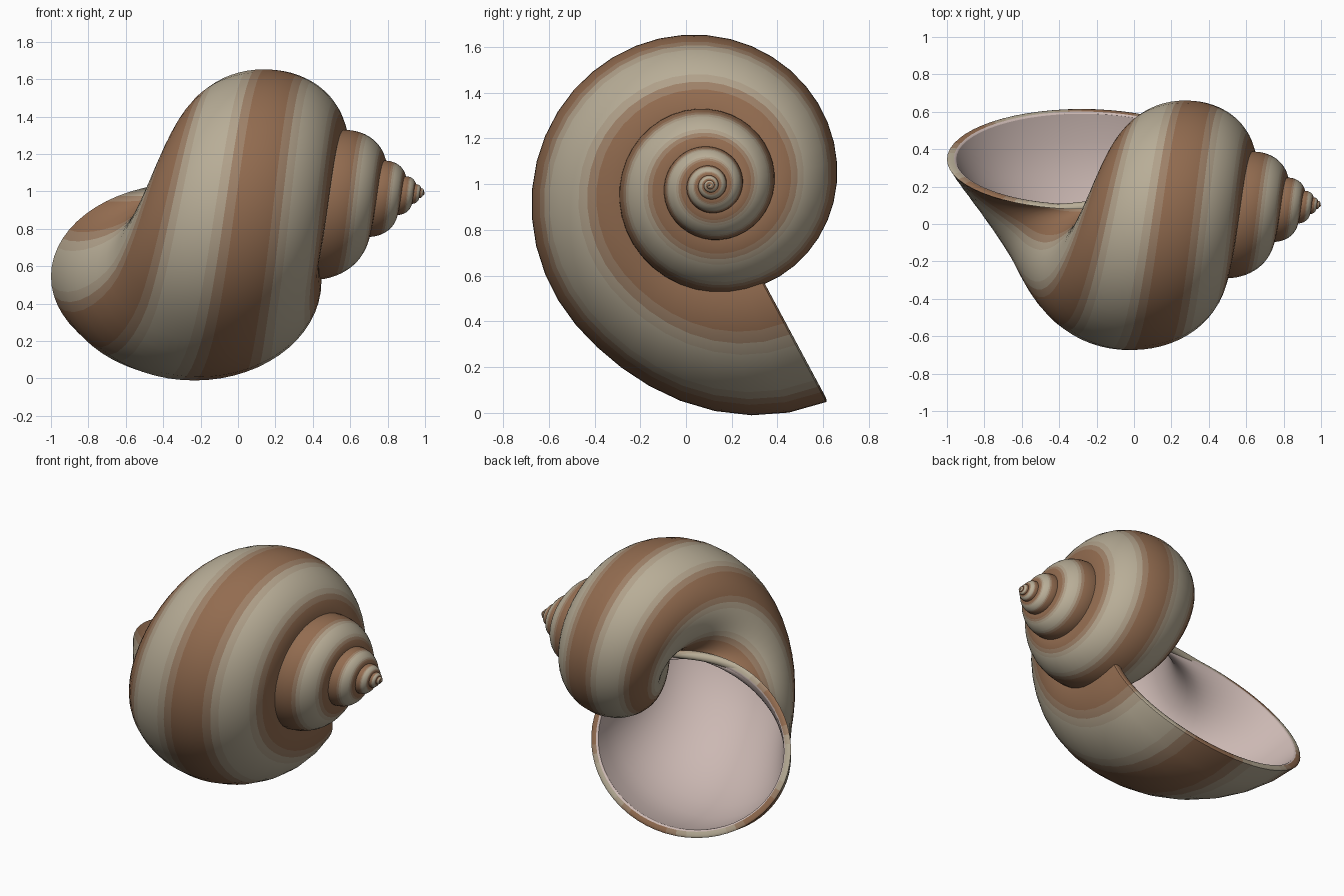
import bpy, bmesh, math

if "Cube" in bpy.data.objects:
    bpy.data.objects.remove(bpy.data.objects["Cube"])

AXIS_X, AXIS_Y, AXIS_Z = 1.008, 0.105, 0.995   # apex of the coiling axis
LIP = math.radians(-61.8)                      # angle of the aperture plane
SHRINK = 0.508                                 # size ratio per whorl
SEG, STEPS, TURNS = 60, 40, 6.3


def material(name, rgb):
    m = bpy.data.materials.new(name)
    m.diffuse_color = (*rgb, 1)
    m.use_nodes = True
    m.node_tree.nodes["Principled BSDF"].inputs["Base Color"].default_value = m.diffuse_color
    return m


# Band shades from brown to cream, plus the pale lining
brown, cream, SHADES = (0.29, 0.15, 0.08), (0.48, 0.42, 0.31), 9
bands = [material(f"band_{i}", [p + (q - p) * i / (SHADES - 1) for p, q in zip(brown, cream)])
         for i in range(SHADES)]
pale = material("lining", (0.60, 0.48, 0.45))


def ring(back, inset=0.0, forward=0.0):
    """Elliptical tube section, 'back' radians behind the lip."""
    s = SHRINK ** (back / math.tau)
    t = max(0.0, 1 - back / math.radians(68))
    f = t * t * (3 - 2 * t)                    # flare towards the lip
    a = (0.62 + 0.10 * f) * s - inset
    b = (0.51 + 0.055 * f) * s - inset
    cr = (0.46 + 0.05 * f) * s
    cx = AXIS_X - (1.265 + 0.023 * f) * s
    th = LIP - back
    pts = []
    for i in range(SEG):
        phi = math.tau * i / SEG
        r = cr + b * math.cos(phi)
        pts.append((cx + a * math.sin(phi),
                    AXIS_Y + r * math.cos(th) - forward * math.sin(th),
                    AXIS_Z + r * math.sin(th) + forward * math.cos(th)))
    return pts


def band_index(i):
    phi = math.tau * (i + 0.5) / SEG
    v = 0.5 - 0.5 * math.cos(5 * (phi - math.radians(12)))
    v = v * v * (3 - 2 * v)
    return round(v * (SHADES - 1))


def loft(name, rings, mats, pick, cap=False):
    bm = bmesh.new()
    rows = [[bm.verts.new(p) for p in r] for r in rings]
    for lo, hi in zip(rows, rows[1:]):
        for i in range(SEG):
            j = (i + 1) % SEG
            face = bm.faces.new((lo[i], lo[j], hi[j], hi[i]))
            face.material_index = pick(i)
            face.smooth = True
    if cap:
        bm.faces.new(rows[0])
    bmesh.ops.recalc_face_normals(bm, faces=bm.faces)
    me = bpy.data.meshes.new(name)
    bm.to_mesh(me)
    bm.free()
    for m in mats:
        me.materials.append(m)
    ob = bpy.data.objects.new(name, me)
    bpy.context.collection.objects.link(ob)
    return ob


# Coiled outer shell from the tip to the lip
n = int(STEPS * TURNS)
loft("spiral_shell", [ring(math.tau * k / STEPS) for k in range(n, -1, -1)],
     bands, band_index, cap=True)

# Rounded rim of the opening
WALL, BULGE = 0.05, 0.008
rim = []
for k in range(7):
    u = math.pi * k / 6
    rim.append(ring(0, WALL * (1 - math.cos(u)) / 2, BULGE * math.sin(u)))
loft("lip_rim", rim[:5], bands, band_index)
loft("inner_rim", rim[4:], [pale], lambda i: 0)

# Pale lining running back inside the last whorl
lining = []
for k in range(int(STEPS * 0.9)):
    back = math.tau * k / STEPS
    lining.append(ring(back, WALL * SHRINK ** (back / math.tau)))
loft("inner_lining", lining, [pale], lambda i: 0)
